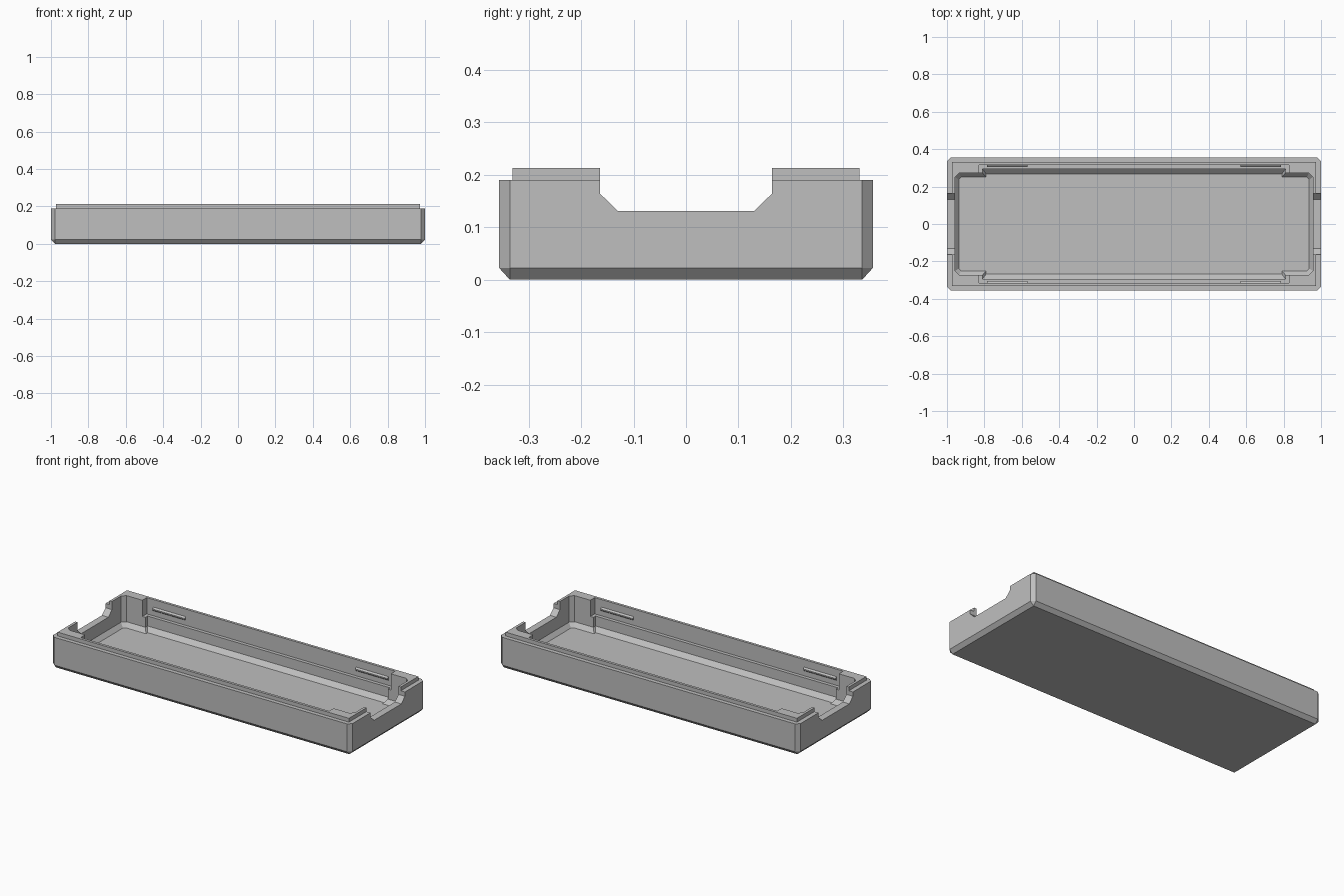
import bpy
import bmesh

if "Cube" in bpy.data.objects:
    bpy.data.objects.remove(bpy.data.objects["Cube"], do_unlink=True)

grey = bpy.data.materials.new("plain_grey")
grey.use_nodes = True
colour = (0.52, 0.52, 0.52, 1)
grey.diffuse_color = colour
grey.node_tree.nodes["Principled BSDF"].inputs["Base Color"].default_value = colour


def solid(name, points):
    """Convex flat-faced solid around the given points."""
    bm = bmesh.new()
    for p in points:
        bm.verts.new(p)
    bmesh.ops.remove_doubles(bm, verts=bm.verts, dist=0.0001)
    bmesh.ops.convex_hull(bm, input=bm.verts)
    bmesh.ops.dissolve_limit(bm, angle_limit=0.01, verts=bm.verts, edges=bm.edges)
    bmesh.ops.recalc_face_normals(bm, faces=bm.faces)
    mesh = bpy.data.meshes.new(name)
    bm.to_mesh(mesh)
    bm.free()
    mesh.materials.append(grey)
    obj = bpy.data.objects.new(name, mesh)
    bpy.context.collection.objects.link(obj)
    return obj


def ring(hx, hy, z, c=0.0):
    """Rectangle centred on the origin with corners cut by c."""
    return [(sx * x, sy * y, z) for sx in (-1, 1) for sy in (-1, 1)
            for x, y in ((hx - c, hy), (hx, hy - c))]


def combine(target, other, operation):
    """Apply a boolean and discard the helper solid."""
    mod = target.modifiers.new("cut", "BOOLEAN")
    mod.operation = operation
    mod.solver = "EXACT"
    mod.object = other
    deps = bpy.context.evaluated_depsgraph_get()
    mesh = bpy.data.meshes.new_from_object(target.evaluated_get(deps))
    target.modifiers.clear()
    target.data = mesh
    bpy.data.objects.remove(other, do_unlink=True)


# Outer shell with chamfered corners and underside, plus the raised lip
tray = solid("tray", ring(0.979, 0.336, 0) + ring(1, 0.356, 0.022, 0.021)
             + ring(1, 0.356, 0.19, 0.021))
combine(tray, solid("lip", ring(0.973, 0.331, 0.1) + ring(0.973, 0.331, 0.213)), "UNION")

# Main cavity, wider middle bay and shallow upper pocket
TOP = 0.3
FLOOR = 0.03
cavities = [
    ring(0.936, 0.25, FLOOR, 0.012) + ring(0.957, 0.273, 0.055, 0.022)
    + ring(0.957, 0.273, TOP, 0.022),
    ring(0.79, 0.267, FLOOR) + ring(0.81, 0.294, 0.055) + ring(0.81, 0.294, TOP),
    ring(0.83, 0.315, 0.115) + ring(0.83, 0.315, TOP),
]
for points in cavities:
    combine(tray, solid("cavity_cutter", points), "DIFFERENCE")

# Sloped notch through both end walls
notch = [(x, s * y, z) for x in (-1.1, 1.1) for s in (-1, 1)
         for y, z in ((0.13, 0.131), (0.164, 0.164), (0.164, TOP))]
combine(tray, solid("notch_cutter", notch), "DIFFERENCE")

# Snap ridges on the inside of the long walls
for sx, side in ((-1, "right"), (1, "left")):
    for sy, end in ((-1, "front"), (1, "back")):
        solid(f"snap_ridge_{end}_{side}",
              [(sx * x, sy * y, z) for x in (0.57, 0.785)
               for y, z in ((0.318, 0.143), (0.305, 0.153),
                            (0.305, 0.16), (0.318, 0.17))])
